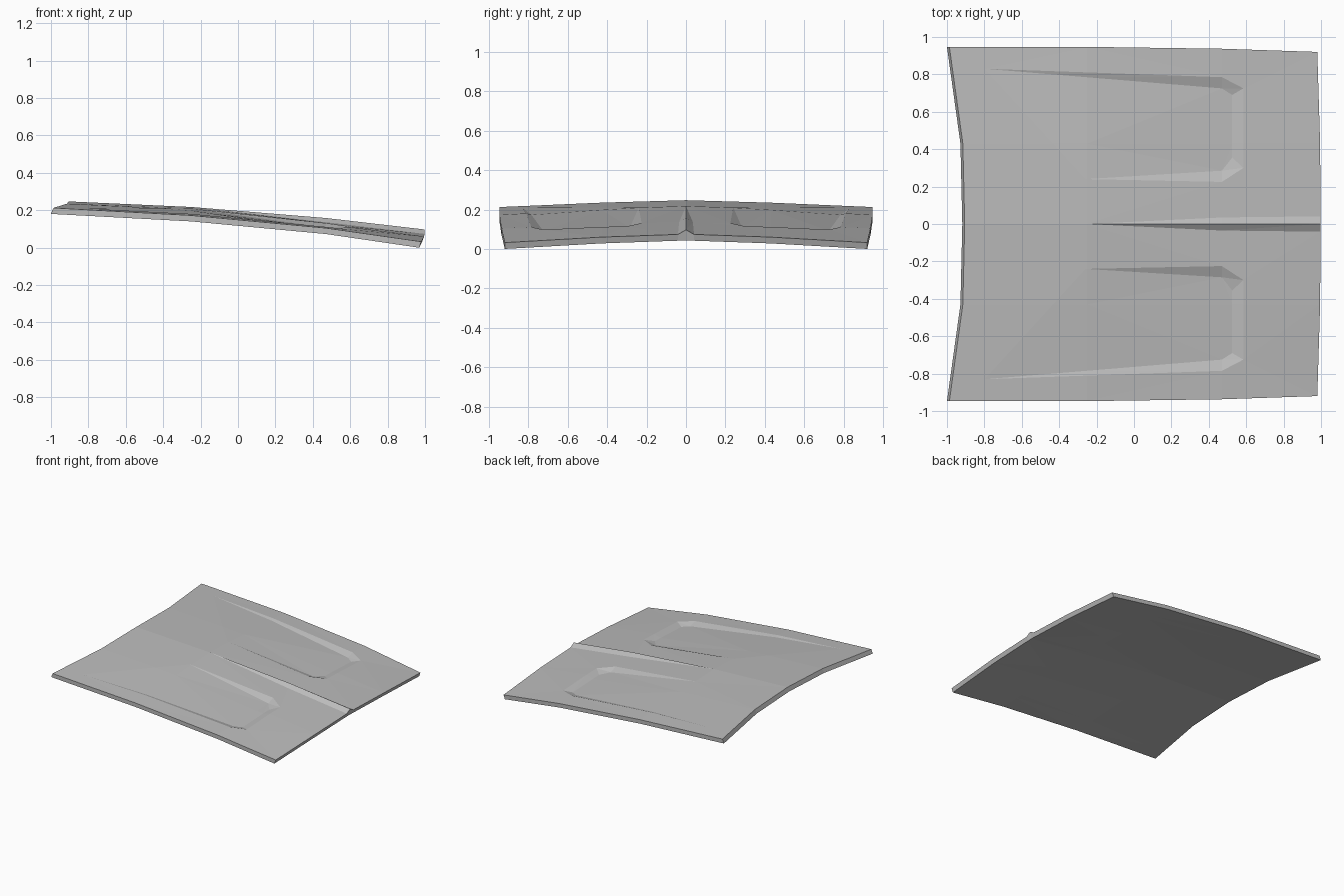
import bpy
import bmesh
from mathutils import Vector
from mathutils.geometry import delaunay_2d_cdt

cube = bpy.data.objects.get("Cube")
if cube:
    bpy.data.objects.remove(cube, do_unlink=True)

THICK, DEPTH, RIDGE = 0.032, 0.022, 0.022
CREASE_X = (-0.25, 0.47)


def interp(x, pts):
    """Piecewise linear profile, extended past both ends."""
    for (x0, v0), (x1, v1) in zip(pts, pts[1:]):
        if x <= x1 or (x1, v1) == pts[-1]:
            return v0 + (v1 - v0) * (x - x0) / (x1 - x0)


# Long profiles along the middle and the side, and the crown across
MIDDLE = [(-0.91, 0.255), (-0.25, 0.225), (0.47, 0.144), (0.995, 0.083)]
SIDE = [(-0.985, 0.22), (-0.25, 0.18), (0.47, 0.112), (0.98, 0.038)]
CROWN = [(0, 0), (0.43, 0.33), (0.945, 1)]


def skin_height(x, y):
    w = interp(y, CROWN)
    return interp(x, MIDDLE) * (1 - w) + interp(x, SIDE) * w


# Plan of one half: outline, recess rim, recess floor, ridge foot
outline = [(-0.905, 0), (0.998, 0), (0.995, 0.43), (0.98, 0.92), (0.47, 0.937),
           (-0.25, 0.947), (-0.987, 0.947), (-0.915, 0.43)]
outer_tip, inner_tip = (-0.8, 0.83), (-0.26, 0.24)
rim = [outer_tip, inner_tip, (0.47, 0.225), (0.585, 0.3), (0.585, 0.725), (0.47, 0.785)]
floor = [outer_tip, inner_tip, (0.47, 0.285), (0.525, 0.355), (0.525, 0.69), (0.47, 0.725)]
ridge_foot = [(-0.25, 0), (0.47, 0.035), (0.998, 0.041)]


def in_floor(p):
    """True inside or on the edge of the recess floor."""
    loop = [Vector(q) for q in floor]
    return all((b - a).normalized().cross(p - a) > -1e-4
               for a, b in zip(loop, loop[1:] + loop[:1]))


def relief(p):
    """Raised ridge on the middle line, sunken floor in the recess."""
    if p.y < 1e-5:
        return RIDGE * min(max((p.x + 0.25) / 0.72, 0), 1)
    if in_floor(p):
        rear = interp(p.y, [inner_tip[::-1], outer_tip[::-1]])
        return -DEPTH * min(max((p.x - rear) / (0.47 - rear), 0), 1)
    return 0


def bottom_shift(p):
    """The rear edge leans out and the front edge leans in."""
    if p.x > 0.97:
        return -0.012
    return -0.013 if p.x < -0.9 else 0


# Triangulate the plan with all its crease lines
points, edges = [], []


def add_line(line, closed=False):
    start = len(points)
    points.extend(Vector(q) for q in line)
    n = len(line)
    edges.extend((start + i, start + (i + 1) % n) for i in range(n if closed else n - 1))


for loop in (outline, rim, floor):
    add_line(loop, True)
add_line(ridge_foot)
add_line([(-0.915, 0.43), (0.995, 0.43)])
for x, y_end in zip(CREASE_X, (0.947, 0.937)):
    add_line([(x, 0), (x, y_end)])
plan, _, tris, *_ = delaunay_2d_cdt(points, edges, [], 1, 1e-4)

# Upper and lower skins, joined along the outer edge
bm = bmesh.new()
top = [bm.verts.new((p.x, p.y, skin_height(p.x, p.y) + relief(p))) for p in plan]
low = [bm.verts.new((p.x + bottom_shift(p), p.y, skin_height(p.x, p.y) - THICK))
       for p in plan]
for tri in tris:
    bm.faces.new([top[i] for i in tri])
    bm.faces.new([low[i] for i in reversed(tri)])
bm.verts.index_update()
n = len(plan)
for e in [e for e in bm.edges if e.is_boundary]:
    i, j = (v.index for v in e.verts)
    if i < n and j < n and max(plan[i].y, plan[j].y) > 1e-5:
        bm.faces.new((top[i], top[j], low[j], low[i]))

# Mirror the half, weld the middle line
copy = bmesh.ops.duplicate(bm, geom=bm.verts[:] + bm.edges[:] + bm.faces[:])["geom"]
for v in copy:
    if isinstance(v, bmesh.types.BMVert):
        v.co.y *= -1
bmesh.ops.remove_doubles(bm, verts=bm.verts[:], dist=1e-4)
bmesh.ops.recalc_face_normals(bm, faces=bm.faces[:])

# Stand the panel on the ground
lowest = min(v.co.z for v in bm.verts)
bmesh.ops.translate(bm, verts=bm.verts[:], vec=(0, 0, -lowest))

mesh = bpy.data.meshes.new("hood_panel")
bm.to_mesh(mesh)
bm.free()
hood = bpy.data.objects.new("hood_panel", mesh)
bpy.context.collection.objects.link(hood)

paint = bpy.data.materials.new("light_grey")
paint.use_nodes = True
grey = (0.5, 0.5, 0.5, 1)
paint.diffuse_color = grey
paint.node_tree.nodes["Principled BSDF"].inputs["Base Color"].default_value = grey
mesh.materials.append(paint)
